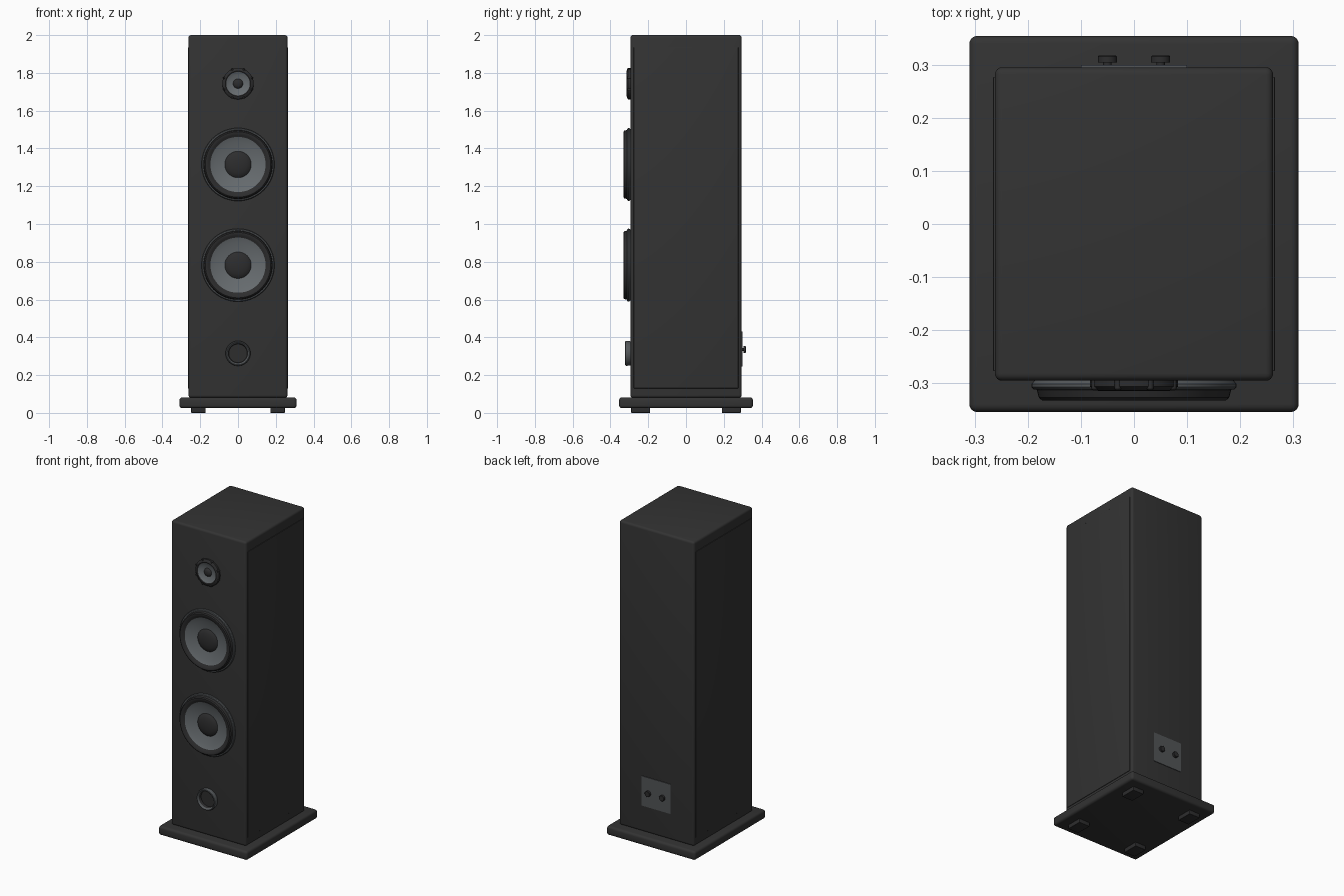
import bpy, bmesh, math
from mathutils import Matrix

if "Cube" in bpy.data.objects:
    bpy.data.objects.remove(bpy.data.objects["Cube"], do_unlink=True)


def material(name, r, g, b):
    m = bpy.data.materials.new(name)
    m.use_nodes = True
    m.diffuse_color = (r, g, b, 1)
    m.node_tree.nodes["Principled BSDF"].inputs["Base Color"].default_value = (r, g, b, 1)
    return m


BLACK = material("black cabinet", .033, .033, .033)
RUBBER = material("dark rubber", .026, .026, .027)
CONE = material("grey cone", .135, .15, .16)
TRIM = material("grey trim", .09, .098, .104)
PLATE = material("terminal grey", .085, .09, .095)
FRONT = -.295


def finish(name, bm, mats):
    mesh = bpy.data.meshes.new(name)
    bmesh.ops.recalc_face_normals(bm, faces=bm.faces)
    bm.to_mesh(mesh)
    bm.free()
    obj = bpy.data.objects.new(name, mesh)
    bpy.context.collection.objects.link(obj)
    for m in mats:
        mesh.materials.append(m)
    bpy.ops.object.select_all(action="DESELECT")
    obj.select_set(True)
    bpy.context.view_layer.objects.active = obj
    bpy.ops.object.shade_smooth_by_angle(angle=math.radians(35))
    return obj


def box(name, low, high, mat, bevel=0):
    bm = bmesh.new()
    bmesh.ops.create_cube(bm, size=1)
    for v in bm.verts:
        v.co = [a + (b - a) * (c + .5) for a, b, c in zip(low, high, v.co)]
    if bevel:
        bmesh.ops.bevel(bm, geom=bm.edges[:], offset=bevel, segments=4,
                        profile=.5, affect="EDGES")
    return finish(name, bm, [mat])


def lathe(name, x, z, sections, base=FRONT, out=-1, steps=64):
    """Turn (material, [(radius, depth)...]) sections about the y axis."""
    bm = bmesh.new()
    for index, (mat, profile) in enumerate(sections):
        verts = [bm.verts.new((r, out * d, 0)) for r, d in profile]
        edges = [bm.edges.new(pair) for pair in zip(verts, verts[1:])]
        before = set(bm.faces)
        bmesh.ops.spin(bm, geom=verts + edges, cent=(0, 0, 0), axis=(0, 1, 0),
                       angle=math.tau, steps=steps, use_duplicate=False)
        for f in set(bm.faces) - before:
            f.material_index = index
    bmesh.ops.remove_doubles(bm, verts=bm.verts, dist=.0002)
    bm.transform(Matrix.Translation((x, base, z)))
    return finish(name, bm, [s[0] for s in sections])


# Cabinet, side panels, plinth and feet
box("cabinet", (-.262, FRONT, .08), (.262, -FRONT, 2), BLACK, .014)
box("plinth", (-.31, -.354, .025), (.31, .354, .082), BLACK, .015)
for side, s in (("left", 1), ("right", -1)):
    xs = sorted((s * .25, s * .265))
    box(side + "_side_panel", (xs[0], -.277, .13), (xs[1], .277, 1.935), BLACK, .002)
    for end, e in (("front", -1), ("back", 1)):
        box(f"{end}_{side}_foot", (s * .21 - .038, e * .24 - .05, 0),
            (s * .21 + .038, e * .24 + .05, .03), RUBBER, .003)

# Woofers: trim ring, rubber surround, concave cone and dust cap
woofer = [
    (TRIM, [(.188, 0), (.193, .006), (.193, .012), (.189, .016), (.183, .017)]),
    (RUBBER, [(.183, .017), (.179, .032), (.173, .037), (.164, .037), (.154, .031), (.146, .027)]),
    (CONE, [(.146, .027), (.12, .019), (.095, .012), (.07, .007)]),
    (RUBBER, [(.07, .007), (.063, .013), (.047, .019), (.025, .023), (0, .024)]),
]
for label, z in (("upper", 1.315), ("lower", .782)):
    lathe(label + "_woofer", 0, z, woofer)

# Tweeter with a ring of flange screws
lathe("tweeter", 0, 1.743, [
    (RUBBER, [(.083, 0), (.083, .011), (.079, .014), (.073, .018), (.067, .019), (.062, .016)]),
    (CONE, [(.062, .016), (.045, .009), (.026, .005)]),
    (RUBBER, [(.026, .005), (.021, .012), (.012, .016), (0, .017)]),
])
for i in range(8):
    a = math.tau * (i + .5) / 8
    lathe(f"tweeter_screw_{i + 1}", .08 * math.cos(a), 1.743 + .08 * math.sin(a),
          [(RUBBER, [(.006, 0), (.006, .016), (.004, .018), (0, .018)])], steps=12)

# Bass port
lathe("bass_port", 0, .315, [
    (TRIM, [(.064, 0), (.066, .02), (.064, .026), (.06, .028), (.056, .025), (.053, .018)]),
    (RUBBER, [(.053, .018), (.049, .003), (0, .003)]),
])

# Rear terminal plate and binding posts
box("terminal_plate", (-.1, .29, .245), (.1, .299, .432), PLATE)
for side, s in (("left", 1), ("right", -1)):
    lathe(side + "_binding_post", s * .05, .336,
          [(RUBBER, [(.008, 0), (.008, .007), (.018, .007), (.018, .018), (.016, .02), (0, .02)])],
          base=.297, out=1, steps=24)
